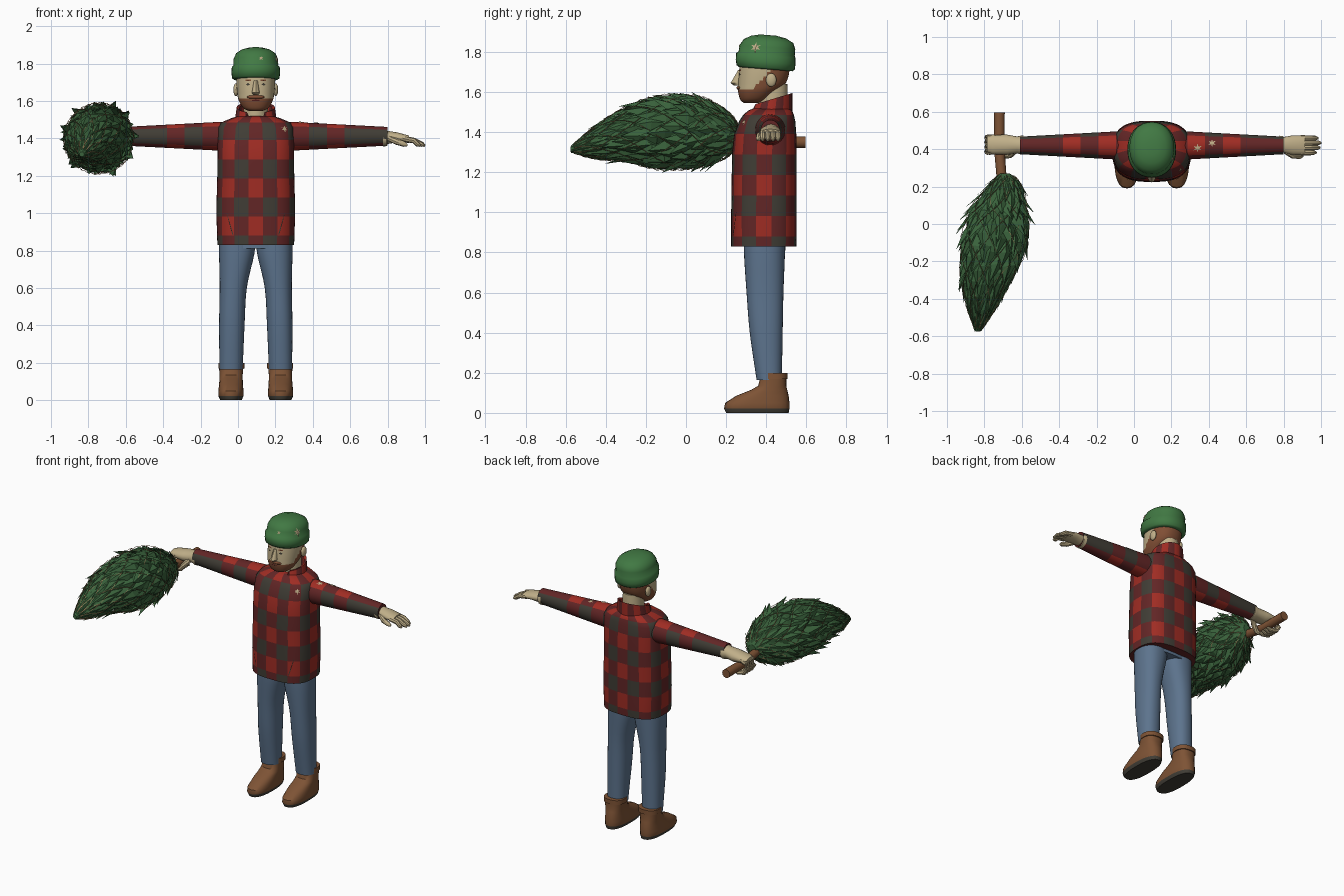
import bpy, bmesh, math, random
from mathutils import Vector
from mathutils.bvhtree import BVHTree

random.seed(4)
if "Cube" in bpy.data.objects:
    bpy.data.objects.remove(bpy.data.objects["Cube"])
C = 0.095  # centre line of the man


def material(name, hexcode):
    rgb = [(int(hexcode[i:i + 2], 16) / 255) ** 2.2 for i in (0, 2, 4)]
    m = bpy.data.materials.new(name)
    m.use_nodes = True
    m.diffuse_color = (*rgb, 1)
    m.node_tree.nodes["Principled BSDF"].inputs["Base Color"].default_value = (*rgb, 1)
    return m


SKIN, HAIR = material("skin", "bfae88"), material("hair brown", "805038")
BOOT, HAT = material("leather brown", "7d5438"), material("hat green", "437845")
NEEDLE, TWINE = material("needle green", "3c623e"), material("twine", "9a7855")
RED, MAROON = material("bright red", "9e3028"), material("maroon", "622a2a")
COAL, DENIM = material("charcoal", "423f38"), material("denim", "5d738c")
PLAID = [RED, MAROON, COAL]


def finish(name, bm, mats, angle=40, fix=True):
    if fix:
        bmesh.ops.recalc_face_normals(bm, faces=bm.faces)
    me = bpy.data.meshes.new(name)
    bm.to_mesh(me)
    bm.free()
    for m in mats:
        me.materials.append(m)
    ob = bpy.data.objects.new(name, me)
    bpy.context.collection.objects.link(ob)
    if angle:
        bpy.ops.object.select_all(action='DESELECT')
        ob.select_set(True)
        bpy.context.view_layer.objects.active = ob
        bpy.ops.object.shade_smooth_by_angle(angle=math.radians(angle))
    return ob


def smooth(secs, k=4):
    """Catmull-Rom refinement of a list of sections."""
    out = []
    for i in range(len(secs) - 1):
        a, b, c, d = (secs[max(0, min(len(secs) - 1, i + o))] for o in (-1, 0, 1, 2))
        for t in (s / k for s in range(k)):
            out.append(tuple(q + .5 * t * (r - p + t * (2 * p - 5 * q + 4 * r - s + t * (3 * (q - r) + s - p)))
                             for p, q, r, s in zip(a, b, c, d)))
    return out + [secs[-1]]


def ring(u0, u1, v0, v1, n, power):
    """Evenly spaced points on a superellipse, starting at its lowest v."""
    pts = []
    for i in range(361):
        a = math.radians(i - 90)
        c, s = math.cos(a), math.sin(a)
        pts.append(Vector(((u0 + u1) / 2 + abs(u1 - u0) / 2 * math.copysign(abs(c) ** (2 / power), c),
                           (v0 + v1) / 2 + abs(v1 - v0) / 2 * math.copysign(abs(s) ** (2 / power), s))))
    run = [0]
    for p, q in zip(pts, pts[1:]):
        run.append(run[-1] + (q - p).length)
    out, i = [], 0
    for k in range(n):
        while run[i + 1] < run[-1] * k / n:
            i += 1
        f = (run[-1] * k / n - run[i]) / max(run[i + 1] - run[i], 1e-9)
        out.append(pts[i].lerp(pts[i + 1], f))
    return out


def loft(name, secs, mats, pick=None, n=32, power=2.0, axis='z', cap=True, angle=40, warp=None):
    """Skin sections (position, u0, u1, v0, v1) along an axis."""
    bm = bmesh.new()
    place = {'z': lambda w, p: (p.x, p.y, w), 'x': lambda w, p: (w, p.x, p.y), 'y': lambda w, p: (p.x, w, p.y)}[axis]
    rows = [[bm.verts.new(place(s[0], p)) for p in ring(*s[1:], n, power)] for s in secs]
    for a, b in zip(rows, rows[1:]):
        for j in range(n):
            f = bm.faces.new((a[j], a[(j + 1) % n], b[(j + 1) % n], b[j]))
            if pick:
                f.material_index = pick(j, f.calc_center_median())
    if cap:
        for r in (rows[0], rows[-1]):
            f = bm.faces.new(r)
            f.material_index = pick(0, f.calc_center_median()) if pick else 0
    if warp:
        for v in bm.verts:
            warp(v.co)
    return finish(name, bm, mats, angle)


def tube(bm, pts, radii, sides=8):
    pts = [Vector(p) for p in pts]
    rows = []
    for i, p in enumerate(pts):
        d = pts[min(i + 1, len(pts) - 1)] - pts[max(i - 1, 0)]
        q = d.to_track_quat('Z', 'Y')
        rows.append([bm.verts.new(p + q @ Vector((math.cos(a), math.sin(a), 0)) * radii[i])
                     for a in (math.tau * k / sides for k in range(sides))])
    for a, b in zip(rows, rows[1:]):
        for j in range(sides):
            bm.faces.new((a[j], a[(j + 1) % sides], b[(j + 1) % sides], b[j]))
    bm.faces.new(rows[0])
    bm.faces.new(rows[-1])


def ball(name, loc, size, mat):
    bm = bmesh.new()
    bmesh.ops.create_uvsphere(bm, u_segments=16, v_segments=10, radius=1)
    for v in bm.verts:
        v.co = Vector(loc) + v.co * Vector(size)
    return finish(name, bm, [mat])


def drape(name, target, outline, mat, lift=.004):
    """Lay a thin filled outline onto a surface."""
    tree = BVHTree.FromPolygons([v.co for v in target.data.vertices], [p.vertices for p in target.data.polygons])
    bm = bmesh.new()
    mid = sum((Vector(p) for p in outline), Vector()) / len(outline)
    hits = [tree.find_nearest(p) for p in [mid, *map(Vector, outline)]]
    vs = [bm.verts.new(h[0] + h[1] * lift) for h in hits]
    for a, b in zip(vs[1:], vs[2:] + vs[1:2]):
        bm.faces.new((vs[0], a, b))
    return finish(name, bm, [mat], 0)


def snowflake(name, target, loc, normal, r):
    q = Vector(normal).to_track_quat('Z', 'Y')
    drape(name, target, [Vector(loc) + q @ Vector((math.cos(a), math.sin(a), 0)) * (r if k % 2 else r * .4)
                         for k, a in enumerate(math.tau * k / 12 for k in range(12))], SKIN)


# Plaid jacket
def check(column, row):
    return column % 2 + row % 2


jacket = loft("jacket", [(z, C - h, C + h, a, b) for z, h, a, b in (
    (.83, .205, .225, .55), (.88, .207, .225, .552), (.982, .21, .225, .552), (1.084, .209, .227, .552),
    (1.186, .206, .228, .552), (1.288, .205, .23, .552), (1.39, .205, .24, .55), (1.455, .203, .265, .545),
    (1.485, .185, .285, .538), (1.508, .13, .31, .53), (1.52, .09, .34, .51))],
    PLAID, lambda j, c: check((j + 2) // 4, math.floor((c.z - .778) / .102) + 1), n=64, power=2.8, angle=50)


def collar_slope(v):
    if v.z > 1.53:
        v.z += (v.y - .43) * .3 - (.035 if v.y < .36 and abs(v.x - C) < .045 else 0)


collar = loft("collar", [(z, C - h, C + h, a, b) for z, h, a, b in (
    (1.495, .112, .315, .53), (1.565, .102, .335, .53), (1.56, .088, .35, .515), (1.50, .085, .35, .51))],
    PLAID, lambda j, c: check((j + 2) // 4, 0), n=64, cap=False, warp=collar_slope)

# Sleeves
sleeves = {}
for s, side in ((-1, "right"), (1, "left")):
    secs = []
    for d in (.15, .19, .285, .38, .475, .57, .705):
        t = max(0, (d - .19) / .515)
        hy, hz = .075 - .028 * t, .077 - .027 * t
        secs.append((C + s * d, .42 - hy, .42 + hy, 1.411 - hz, 1.411 + hz))
    sleeves[side] = loft(side + "_sleeve", secs, PLAID, lambda j, c: check(
        (j + 4) // 8, min(5, math.floor(abs(c.x - C) / .095))), axis='x')
    # Slanted pocket slit
    drape(side + "_pocket", jacket, [(C + s * x, .22, z) for x, z in
                                     ((.125, .885), (.132, .885), (.178, 1.0), (.17, 1.0))], COAL)

# Trousers
loft("hips", [(z, C - .195, C + .195, .29, .495) for z in (.81, .86)], [DENIM], power=2.6)
for s, side in ((-1, "right"), (1, "left")):
    legs = ((.86, .195, .003, .29, .495), (.78, .196, .008, .29, .493), (.6, .193, .048, .302, .486),
            (.4, .196, .06, .318, .482), (.165, .194, .07, .352, .478))
    loft(side + "_leg", smooth([(z, C + s * o, C + s * i, a, b) for z, o, i, a, b in legs]), [DENIM], power=2.3)
    # Boots
    boot = ((0, .19, .075, .20, .512), (.022, .2, .066, .19, .516), (.05, .2, .066, .195, .516),
            (.085, .196, .068, .25, .512), (.115, .194, .07, .325, .505), (.135, .194, .07, .36, .5),
            (.175, .196, .066, .37, .5))
    loft(side + "_boot", [(z, C + s * o, C + s * i, a, b) for z, o, i, a, b in boot], [BOOT, COAL],
         lambda j, c: int(c.z < .015), power=2.5)
    loft(side + "_boot_cuff", [(z, C + s * .2, C + s * .061, .375, .507) for z in (.17, .2)], [BOOT], power=2.4)

# Neck and head
loft("neck", [(1.48, C - .068, C + .068, .36, .51), (1.64, C - .064, C + .064, .36, .505)], [SKIN])
heads = ((1.545, .03, .29, .36), (1.56, .065, .272, .40), (1.6, .09, .26, .45), (1.64, .099, .26, .495),
         (1.7, .103, .265, .515), (1.77, .1, .272, .515))
head = loft("head", smooth([(z, C - h, C + h, a, b) for z, h, a, b in heads], 6), [SKIN, HAIR],
            lambda j, c: int(c.z < 1.61 + max(0, c.y - .33) * 1.1), n=48, power=2.3)
loft("nose", [(z, C - h, C + h, y, .29) for z, h, y in
              ((1.632, .014, .24), (1.645, .021, .222), (1.665, .017, .234), (1.71, .011, .26))], [SKIN], n=12)
ball("moustache", (C, .266, 1.621), (.048, .014, .011), HAIR)
drape("mouth", head, [(C + x, .25, z) for x, z in ((-.022, 1.6), (.022, 1.6), (.022, 1.606), (-.022, 1.606))], MAROON)
for s, side in ((-1, "right"), (1, "left")):
    ball(side + "_ear", (C + s * .106, .425, 1.66), (.014, .026, .034), SKIN)
    drape(side + "_eye", head, [(C + s * x, .26, z) for x, z in
                                ((.03, 1.688), (.045, 1.683), (.06, 1.688), (.045, 1.697))], COAL)
    drape(side + "_brow", head, [(C + s * x, .26, z) for x, z in
                                 ((.025, 1.706), (.065, 1.708), (.062, 1.715), (.027, 1.714))], HAIR)


# Knitted hat, tipped back a little
def tip_back(v):
    v.z -= (v.y - .4) * .08


hats = ((1.714, .115, .265, .53), (1.722, .127, .252, .542), (1.75, .13, .248, .546), (1.782, .128, .25, .546),
        (1.791, .119, .262, .542), (1.825, .119, .268, .545), (1.855, .105, .288, .535), (1.875, .075, .325, .5),
        (1.885, .035, .37, .45))
hat = loft("knitted_hat", [(z, C - h, C + h, a, b) for z, h, a, b in hats], [HAT], power=2.15, angle=55, warp=tip_back)
snowflake("hat_snowflake", hat, (C + .12, .345, 1.825), (1, -.4, .3), .03)
snowflake("small_hat_snowflake", hat, (C + .03, .26, 1.83), (0, -1, .4), .014)
snowflake("chest_snowflake", jacket, (C + .165, .27, 1.46), (.3, -1, .3), .025)
snowflake("sleeve_snowflake", sleeves["left"], (.34, .405, 1.49), (0, 0, 1), .025)
snowflake("small_sleeve_snowflake", sleeves["left"], (.417, .433, 1.48), (0, 0, 1), .022)

# Open left hand
loft("left_palm", [(.775, .372, .472, 1.357, 1.452), (.795, .374, .47, 1.358, 1.45), (.8, .382, .465, 1.37, 1.44),
                   (.85, .368, .474, 1.378, 1.432), (.915, .368, .474, 1.376, 1.415)], [SKIN], axis='x', n=20)
bm = bmesh.new()
for y, end in ((.382, .975), (.408, .995), (.434, 1.0), (.459, .985)):
    tube(bm, [(.89, y, 1.397), (.94, y, 1.388), (end - .015, y, 1.368), (end, y, 1.36)], (.016, .015, .013, .006))
tube(bm, [(.81, .39, 1.4), (.85, .366, 1.382), (.89, .362, 1.368), (.905, .364, 1.362)], (.016, .017, .014, .006))
finish("left_fingers", bm, [SKIN])

# Right fist gripping the trunk
loft("right_palm", [(-.785, .385, .465, 1.385, 1.415), (-.755, .372, .476, 1.372, 1.425), (-.68, .37, .478, 1.36, 1.44),
                    (-.625, .378, .468, 1.365, 1.445), (-.605, .372, .472, 1.357, 1.452),
                    (-.59, .372, .472, 1.357, 1.452)], [SKIN], axis='x', n=20)
bm = bmesh.new()
for y in (.386, .411, .437, .462):
    tube(bm, [(-.74, y, 1.4), (-.775, y, 1.385), (-.785, y, 1.35), (-.765, y, 1.318), (-.72, y, 1.308), (-.695, y, 1.315)],
         (.015, .016, .016, .015, .014, .008))
tube(bm, [(-.64, .39, 1.39), (-.665, .368, 1.36), (-.69, .366, 1.325), (-.72, .372, 1.312)], (.018, .018, .015, .008))
finish("right_fingers", bm, [SKIN])

# Netted fir tree
bm = bmesh.new()
tube(bm, [(-.72, .595, 1.35), (-.72, .4, 1.35), (-.70, .15, 1.375)], (.029, .028, .026), 12)
finish("trunk", bm, [BOOT])
fir = smooth([(.27, -.72, -.66, 1.36, 1.42), (.22, -.765, -.61, 1.29, 1.49), (.1, -.86, -.58, 1.24, 1.56),
              (0, -.9, -.57, 1.225, 1.575), (-.15, -.92, -.59, 1.225, 1.57), (-.3, -.92, -.66, 1.26, 1.52),
              (-.45, -.89, -.74, 1.27, 1.43), (-.575, -.85, -.82, 1.3, 1.33)])


def fir_point(t, a, k):
    i = min(max(t, 0), .9999) * (len(fir) - 1)
    y, x0, x1, z0, z1 = (p + (q - p) * (i % 1) for p, q in zip(fir[int(i)], fir[int(i) + 1]))
    return Vector(((x0 + x1) / 2 + k * (x1 - x0) / 2 * math.cos(a), y, (z0 + z1) / 2 + k * (z1 - z0) / 2 * math.sin(a)))


loft("fir_core", [(s[0], *[m + (e - m) * .88 for m, e in (((s[1] + s[2]) / 2, s[1]), ((s[1] + s[2]) / 2, s[2]),
     ((s[3] + s[4]) / 2, s[3]), ((s[3] + s[4]) / 2, s[4]))]) for s in fir], [NEEDLE], axis='y', n=20, angle=0)
bm = bmesh.new()
for r in range(17):
    for j in range(14):
        t = .02 + r * .054 + random.uniform(-.02, .02)
        a = math.tau * (j + .5 * (r % 2)) / 14 + random.uniform(-.1, .1)
        reach = random.choice((1.04, 1.08, 1.12, 1.16, 1.26))
        base, left, right, ridge = (bm.verts.new(fir_point(t + dt, a + da, k)) for dt, da, k in (
            (0, 0, .85), (.075, -.24, .95), (.075, .24, .95), (.07, 0, 1.06)))
        tip = bm.verts.new(fir_point(t + .16, a + random.uniform(-.15, .15), reach))
        for tri in ((base, left, ridge), (base, ridge, right), (left, tip, ridge), (ridge, tip, right)):
            bm.faces.new(tri)
finish("fir_boughs", bm, [NEEDLE], 0, False)
bm = bmesh.new()
for turn in (-1, 1):
    for k in range(9):
        path = [fir_point(.05 + i / 52, math.tau * k / 9 + turn * i * .075, 1.06 + .03 * (i % 2)) for i in range(49)]
        tube(bm, path, [.0017] * len(path), 3)
finish("twine_net", bm, [TWINE], 0)
